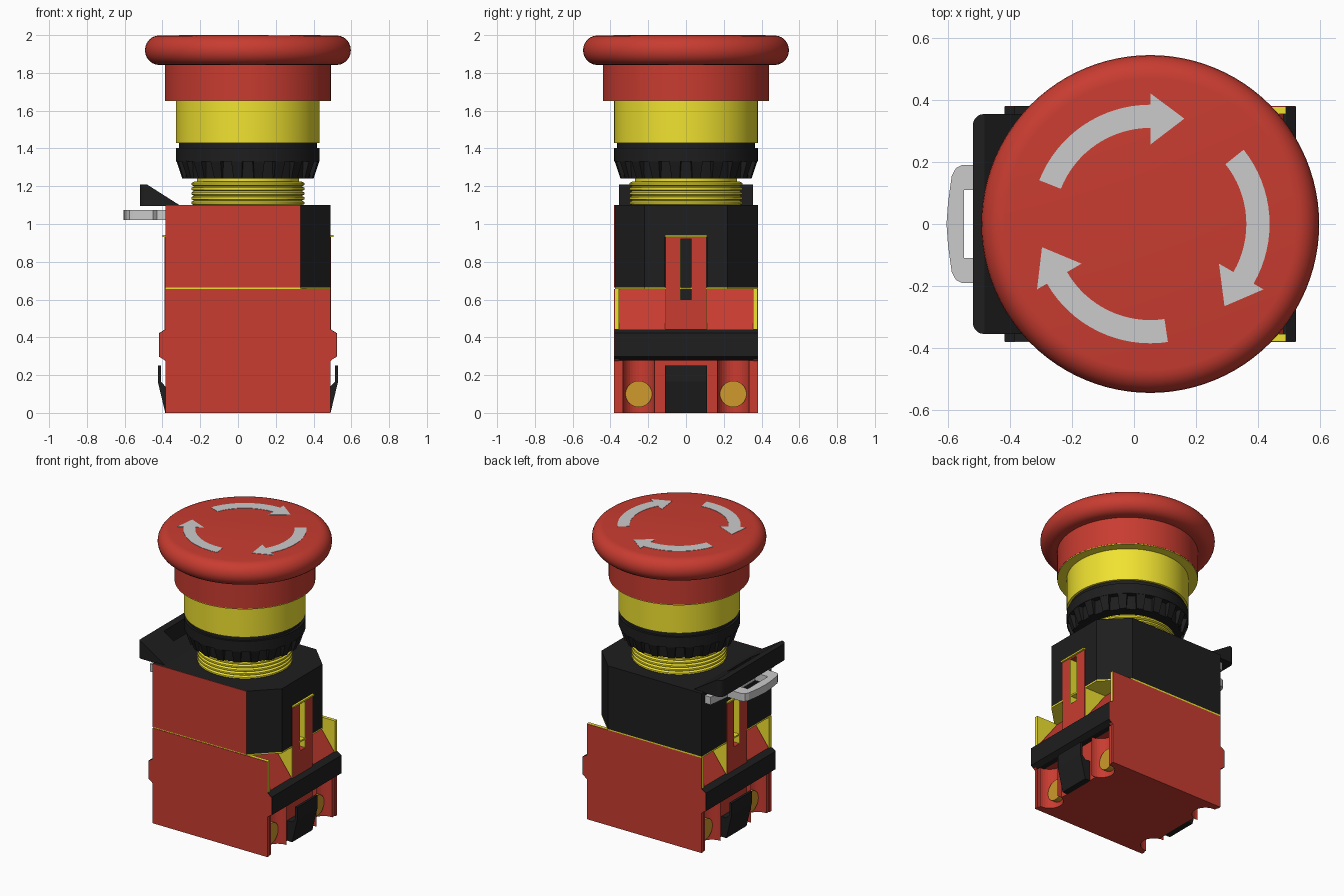
import bpy, bmesh
from math import sin, cos, pi, radians
from mathutils import Vector

if "Cube" in bpy.data.objects:
    bpy.data.objects.remove(bpy.data.objects["Cube"])

CX = 0.0525  # centre line of switch body and button


def material(name, rgb):
    m = bpy.data.materials.new(name)
    m.diffuse_color = (*rgb, 1)
    m.use_nodes = True
    m.node_tree.nodes["Principled BSDF"].inputs["Base Color"].default_value = m.diffuse_color
    return m


RED = material("red", (0.58, 0.045, 0.03))
YELLOW = material("yellow", (0.87, 0.76, 0.03))
BLACK = material("black", (0.013, 0.013, 0.013))
BRASS = material("brass", (0.62, 0.32, 0.025))


def finish(name, bm, mat, smooth=False):
    bmesh.ops.recalc_face_normals(bm, faces=bm.faces)
    me = bpy.data.meshes.new(name)
    bm.to_mesh(me)
    bm.free()
    ob = bpy.data.objects.new(name, me)
    bpy.context.collection.objects.link(ob)
    if mat:
        me.materials.append(mat)
    if smooth:
        bpy.ops.object.select_all(action='DESELECT')
        ob.select_set(True)
        bpy.context.view_layer.objects.active = ob
        bpy.ops.object.shade_smooth_by_angle(angle=radians(35))
    return ob


def prism(name, pts, axis, a, b, mat=None, round_x=None, smooth=False):
    """Extrude a 2D outline along an axis: y takes (x, z), z takes (x, y), x takes (y, z)."""
    put = {'x': lambda p, d: (d, p[0], p[1]), 'y': lambda p, d: (p[0], d, p[1]),
           'z': lambda p, d: (p[0], p[1], d)}[axis]
    bm = bmesh.new()
    lo = [bm.verts.new(put(p, a)) for p in pts]
    hi = [bm.verts.new(put(p, b)) for p in pts]
    bm.faces.new(lo)
    bm.faces.new(hi)
    n = len(pts)
    for i in range(n):
        j = (i + 1) % n
        bm.faces.new((lo[i], lo[j], hi[j], hi[i]))
    if round_x is not None:
        edges = [e for e in bm.edges if all(abs(v.co.x - round_x) < 1e-4 for v in e.verts)
                 and abs(e.verts[0].co.z - e.verts[1].co.z) > 0.01]
        bmesh.ops.bevel(bm, geom=edges, offset=0.036, segments=5, affect='EDGES', profile=0.5)
    return finish(name, bm, mat, smooth)


def box(name, x, y, z, mat=None):
    return prism(name, [(x[0], y[0]), (x[1], y[0]), (x[1], y[1]), (x[0], y[1])], 'z', *z, mat)


def circle(u, v, r, n=32):
    return [(u + r * cos(2 * pi * i / n), v + r * sin(2 * pi * i / n)) for i in range(n)]


def revolve(name, profile, mat, n=96):
    """Closed solid of revolution around the button axis from (radius, z) points."""
    bm = bmesh.new()
    rings = [[bm.verts.new((CX + r * cos(2 * pi * i / n), r * sin(2 * pi * i / n), z))
              for i in range(n)] for r, z in profile]
    bm.faces.new(rings[0])
    bm.faces.new(rings[-1])
    for p, q in zip(rings, rings[1:]):
        for i in range(n):
            j = (i + 1) % n
            bm.faces.new((p[i], p[j], q[j], q[i]))
    return finish(name, bm, mat, True)


def cut(ob, *cutters):
    for c in cutters:
        m = ob.modifiers.new("cut", 'BOOLEAN')
        m.operation, m.object, m.solver = 'DIFFERENCE', c, 'EXACT'
        bpy.context.view_layer.objects.active = ob
        bpy.ops.object.modifier_apply(modifier=m.name)
        bpy.data.objects.remove(c)


def side(s, pts):
    """Place local outline on the right (s=1) or mirrored to the left (s=-1)."""
    return [(CX + s * x, z) for x, z in pts]


def span(s, a, b):
    return sorted((CX + s * a, CX + s * b))


# Mushroom button, collar and neck
rim = [(0.47 + 0.075 * cos(t), 1.92 + 0.078 * sin(t))
       for t in [radians(-90 + 15 * i) for i in range(13)]]
revolve("mushroom_cap", [(0.44, 1.655), (0.44, 1.842)] + rim, RED)
revolve("collar_underside", [(0.439, 1.65), (0.439, 1.656)], YELLOW)
revolve("yellow_neck", [(0.38, 1.43), (0.38, 1.66)], YELLOW)
revolve("lock_nut", [(0.335, 1.24), (0.345, 1.33), (0.38, 1.33), (0.38, 1.402),
                     (0.365, 1.402), (0.365, 1.432)], BLACK)
thread = [(0.28, 1.09)]
for i in range(5):
    z = 1.10 + 0.025 * i
    thread += [(0.286, z), (0.299, z + 0.006), (0.299, z + 0.017), (0.286, z + 0.024)]
revolve("threaded_neck", thread + [(0.27, 1.226), (0.27, 1.25)], YELLOW)

# Grip ribs around the nut
bm = bmesh.new()
for k in range(20):
    t = 2 * pi * (k + 0.5) / 20
    out, tan = Vector((cos(t), sin(t), 0)), Vector((-sin(t), cos(t), 0))
    ends = []
    for w in (-1, 1):
        ends.append([bm.verts.new(Vector((CX, 0, z)) + out * r + tan * w * h) for r, z, h in
                     ((0.31, 1.24, 0.022), (0.348, 1.24, 0.022), (0.379, 1.335, 0.03), (0.31, 1.335, 0.03))])
    bm.faces.new(ends[0])
    bm.faces.new(ends[1])
    for i in range(4):
        j = (i + 1) % 4
        bm.faces.new((ends[0][i], ends[0][j], ends[1][j], ends[1][i]))
finish("nut_grip_ribs", bm, BLACK)

# Three turn arrows on the cap
for k in range(3):
    off = radians(-120 * k)
    arc = [radians(158.5 - 68.5 * i / 16) for i in range(17)]
    pts = [(0.385 * cos(t), 0.385 * sin(t)) for t in arc]
    pts += [(0, 0.422), (0.11, 0.34), (0, 0.256)]
    pts += [(0.31 * cos(t), 0.31 * sin(t)) for t in reversed(arc)]
    pts = [(CX + x * cos(off) - y * sin(off), x * sin(off) + y * cos(off)) for x, y in pts]
    prism(f"turn_arrow_{k + 1}", pts, 'z', 1.99, 2.0)

# Upper housing with two clipped corners, red front plate, yellow floor
plan = [(-0.385, -0.377), (0.33, -0.377), (0.49, -0.22), (0.49, 0.22), (0.33, 0.38), (-0.385, 0.38)]
housing = prism("upper_housing", plan, 'z', 0.665, 1.10, BLACK)
cut(housing, *[box("cutter", span(s, 0.37, 0.5), (-0.11, 0.11), (0.60, 0.935)) for s in (1, -1)])
prism("housing_floor", plan, 'z', 0.655, 0.665, YELLOW)
box("housing_front_plate", (-0.385, 0.33), (-0.38, -0.376), (0.665, 1.10), RED)

# Contact block core with sloped shoulders, screw channels and clip recesses
core_half = [(0.432, 0), (0.432, 0.44), (0.275, 0.656)]
core = prism("contact_block", side(1, core_half) + side(-1, core_half)[::-1], 'y', -0.36, 0.36, RED)
cutters = []
for s in (1, -1):
    cutters.append(box("cutter", span(s, 0.40, 0.6), (-0.165, 0.165), (-0.1, 0.28)))
    for y in (-0.25, 0.25):
        cutters.append(prism("cutter", circle(CX + s * 0.425, y, 0.085), 'z', -0.1, 0.28))
cut(core, *cutters)

# Side panels with bumped ends
bump = [(0.4375, 0.275), (0.468, 0.30), (0.468, 0.42), (0.4375, 0.44)]
half = [(0.4375, 0)] + bump + [(0.4375, 0.657)]
outline = side(1, half) + side(-1, half)[::-1]
for name, w in (("front_panel", -1), ("back_panel", 1)):
    prism(name, outline, 'y', w * 0.358, w * 0.38, RED)

for s, tag in ((1, "right"), (-1, "left")):
    # Cross strip
    strip = [(0.40, 0.278), (0.4385, 0.278), (0.471, 0.298), (0.471, 0.422), (0.4385, 0.442), (0.40, 0.442)]
    prism(f"cross_strip_{tag}", side(s, strip), 'y', -0.379, 0.379, BLACK)
    # Yellow inner faces of panels above the shoulder
    tri = [(0.275, 0.658), (0.4385, 0.658), (0.4385, 0.443)]
    for w in (-1, 1):
        prism(f"panel_lining_{tag}", side(s, tri), 'y', w * 0.355, w * 0.377, YELLOW)
        # Latch tab rails with yellow linings
        y0, y1 = sorted((w * 0.033, w * 0.109))
        box(f"latch_rail_{tag}", span(s, 0.37, 0.441), (y0, y1), (0.60, 0.93), RED)
        y0, y1 = sorted((w * 0.029, w * 0.034))
        box(f"latch_slot_lining_{tag}", span(s, 0.37, 0.440), (y0, y1), (0.60, 0.925), YELLOW)
        prism(f"latch_side_lining_{tag}", side(s, tri), 'y', w * 0.108, w * 0.112, YELLOW)
        # Terminal screws
        prism(f"terminal_screw_{tag}", circle(w * 0.25, 0.10, 0.07), 'x',
              *span(s, 0.33, 0.38), BRASS)
    box(f"latch_foot_{tag}", span(s, 0.30, 0.441), (-0.109, 0.109), (0.44, 0.60), RED)
    box(f"latch_slot_back_{tag}", span(s, 0.30, 0.372), (-0.109, 0.109), (0.60, 0.656), BLACK)
    box(f"latch_bridge_{tag}", span(s, 0.37, 0.441), (-0.109, 0.109), (0.92, 0.932), RED)
    box(f"latch_lip_{tag}", span(s, 0.40, 0.452), (-0.111, 0.111), (0.93, 0.941), YELLOW)
    # Spring clip at the foot
    clip = [(0.395, 0), (0.4375, 0), (0.477, 0.165), (0.477, 0.25), (0.460, 0.25),
            (0.460, 0.165), (0.4375, 0.14), (0.395, 0.14)]
    prism(f"foot_clip_{tag}", side(s, clip), 'y', -0.11, 0.11, BLACK)

# Release lever with window
lever = prism("release_lever", [(-0.52, 1.095), (-0.52, 1.21), (-0.483, 1.21), (-0.31, 1.10), (-0.31, 1.095)],
              'y', -0.355, 0.355, BLACK, round_x=-0.52)
cut(lever, box("cutter", (-0.475, -0.40), (-0.13, 0.13), (1.0, 1.3)))

# Metal pull loop under the lever
loop_half = [(-0.38, 0.345), (-0.43, 0.345), (-0.45, 0.19), (-0.555, 0.19), (-0.575, 0.18),
             (-0.588, 0.155), (-0.600, 0.07)]
loop = prism("pull_loop", loop_half + [(-0.605, 0)] + [(x, -y) for x, y in loop_half[::-1]], 'z', 1.02, 1.073)
cut(loop, box("cutter", (-0.548, -0.45), (-0.11, 0.11), (0.9, 1.2)))
